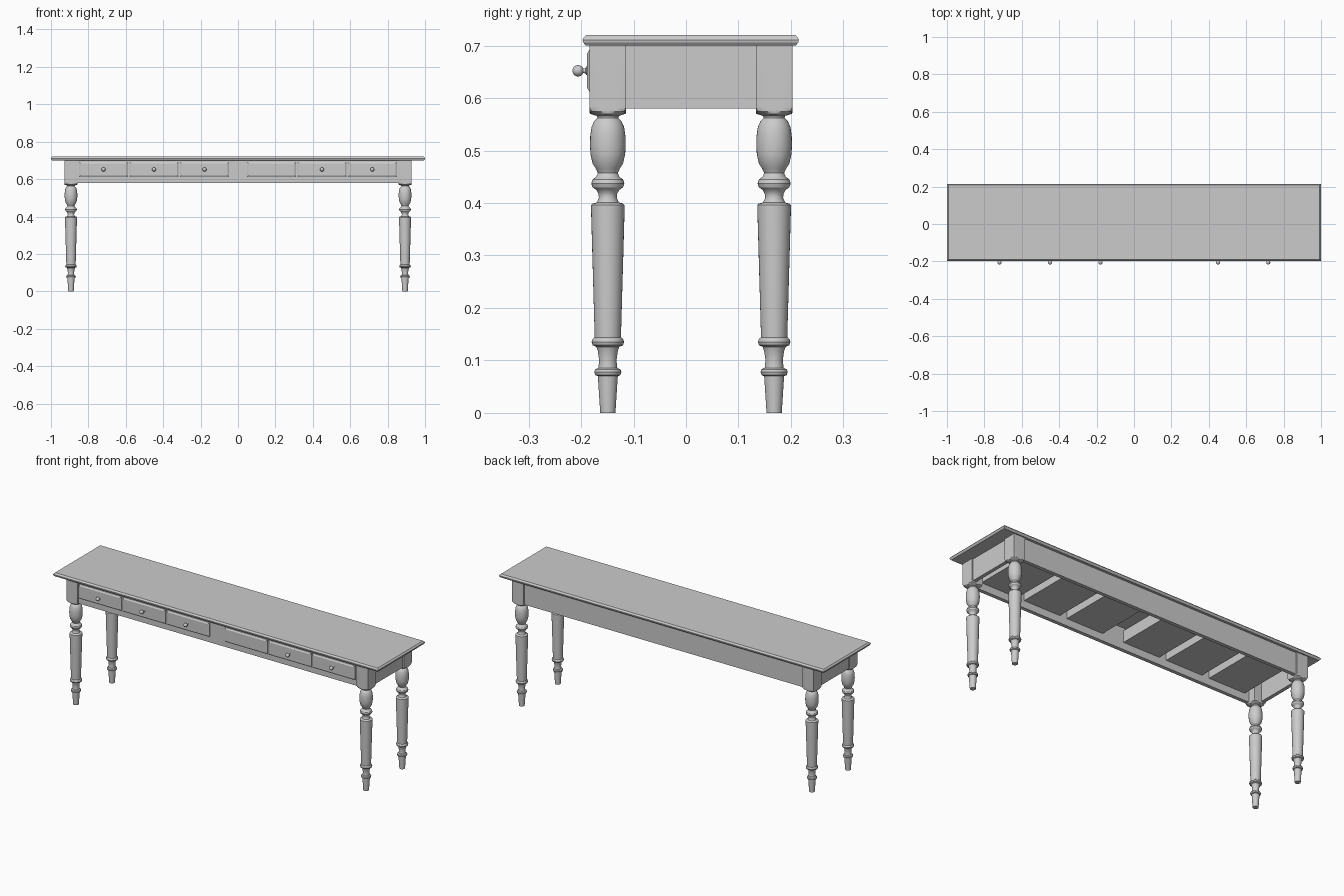
import bpy, bmesh, math

if "Cube" in bpy.data.objects:
    bpy.data.objects.remove(bpy.data.objects["Cube"])

paint = bpy.data.materials.new("plain grey")
paint.diffuse_color = (0.6, 0.6, 0.6, 1)
paint.use_nodes = True
paint.node_tree.nodes["Principled BSDF"].inputs["Base Color"].default_value = paint.diffuse_color


def finish(name, bm, smooth=False):
    bmesh.ops.recalc_face_normals(bm, faces=bm.faces)
    me = bpy.data.meshes.new(name)
    bm.to_mesh(me)
    bm.free()
    me.materials.append(paint)
    if smooth:
        me.shade_smooth()
        me.set_sharp_from_angle(angle=math.radians(32))
    ob = bpy.data.objects.new(name, me)
    bpy.context.collection.objects.link(ob)
    return ob


def loft(bm, rings):
    """Skin a list of vertex rings and cap both ends."""
    rings = [[bm.verts.new(p) for p in r] for r in rings]
    n = len(rings[0])
    for a, b in zip(rings, rings[1:]):
        for i in range(n):
            bm.faces.new((a[i], a[(i + 1) % n], b[(i + 1) % n], b[i]))
    bm.faces.new(rings[0][::-1])
    bm.faces.new(rings[-1])


def box(name, x0, x1, y0, y1, z0, z1):
    bm = bmesh.new()
    loft(bm, [[(x0, y0, z), (x1, y0, z), (x1, y1, z), (x0, y1, z)] for z in (z0, z1)])
    return finish(name, bm)


# Table top with a moulded edge: (height, inset)
bm = bmesh.new()
X, Y0, Y1 = 1.0, -0.197, 0.215
loft(bm, [[(-X + d, Y0 + d, z), (X - d, Y0 + d, z), (X - d, Y1 - d, z), (-X + d, Y1 - d, z)]
          for z, d in ((0.70, 0.006), (0.706, 0.001), (0.711, 0), (0.715, 0.002), (0.72, 0.007))])
finish("table_top", bm)

# Turned legs: lathe profile (radius, height), clipped to a square post on top
PROFILE = [(0.0145, 0), (0.019, 0.070), (0.024, 0.072), (0.026, 0.078), (0.024, 0.083),
           (0.018, 0.086), (0.0165, 0.100), (0.019, 0.118), (0.022, 0.126), (0.029, 0.129),
           (0.031, 0.135), (0.029, 0.141), (0.025, 0.144), (0.032, 0.388), (0.032, 0.396),
           (0.029, 0.399), (0.021, 0.401), (0.017, 0.410), (0.018, 0.418), (0.022, 0.425),
           (0.029, 0.430), (0.0315, 0.437), (0.029, 0.445), (0.022, 0.450), (0.019, 0.457),
           (0.023, 0.466), (0.029, 0.475), (0.033, 0.493), (0.034, 0.510), (0.0335, 0.528),
           (0.031, 0.545), (0.026, 0.556), (0.020, 0.562), (0.021, 0.566), (0.034, 0.570),
           (0.042, 0.574), (0.047, 0.578), (0.0495, 0.584), (0.050, 0.70)]
POST = 0.035
N = 32


def leg_ring(cx, cy, r, z):
    ring = []
    for i in range(N):
        c, s = math.cos(2 * math.pi * i / N), math.sin(2 * math.pi * i / N)
        rr = min(r, POST / max(abs(c), abs(s)))
        ring.append((cx + rr * c, cy + rr * s, z))
    return ring


for side, cx in (("left", -0.893), ("right", 0.893)):
    for place, cy in (("front", -0.149), ("back", 0.168)):
        bm = bmesh.new()
        loft(bm, [leg_ring(cx, cy, r, z) for r, z in PROFILE])
        finish(f"{place}_{side}_leg", bm, True)

# Apron boards between the legs
box("front_apron", -0.87, 0.87, -0.178, -0.158, 0.58, 0.70)
box("back_apron", -0.87, 0.87, 0.176, 0.196, 0.58, 0.70)
for side, s in (("left", -1), ("right", 1)):
    xs = sorted((s * 0.90, s * 0.92))
    box(f"{side}_apron", xs[0], xs[1], -0.125, 0.145, 0.58, 0.70)

# Drawers: bevelled front, hidden box behind, turned knob (one knob is missing)
KNOB = [(0.008, -0.186), (0.008, -0.190), (0.005, -0.192), (0.004, -0.196)] + [
    (0.0108 * math.sin(a), -0.2057 + 0.0108 * math.cos(a))
    for a in [math.radians(24 + 13 * k) for k in range(12)]]
DRAWERS = [(-0.85, True), (-0.58, True), (-0.31, True), (0.048, False), (0.318, True), (0.587, True)]
Z0, Z1, W = 0.612, 0.692, 0.262
for i, (x0, has_knob) in enumerate(DRAWERS, 1):
    x1 = x0 + W
    bm = bmesh.new()
    loft(bm, [[(x0 + d, y, Z0 + d), (x1 - d, y, Z0 + d), (x1 - d, y, Z1 - d), (x0 + d, y, Z1 - d)]
              for y, d in ((-0.170, 0), (-0.184, 0), (-0.189, 0.008))])
    finish(f"drawer_front_{i}", bm)
    box(f"drawer_box_{i}", x0 + 0.018, x1 - 0.018, -0.160, 0.160, 0.62, 0.685)
    if has_knob:
        cx, cz = (x0 + x1) / 2, 0.652
        bm = bmesh.new()
        loft(bm, [[(cx + r * math.cos(k * math.pi / 8), y, cz + r * math.sin(k * math.pi / 8))
                   for k in range(16)] for r, y in KNOB])
        finish(f"drawer_knob_{i}", bm, True)
